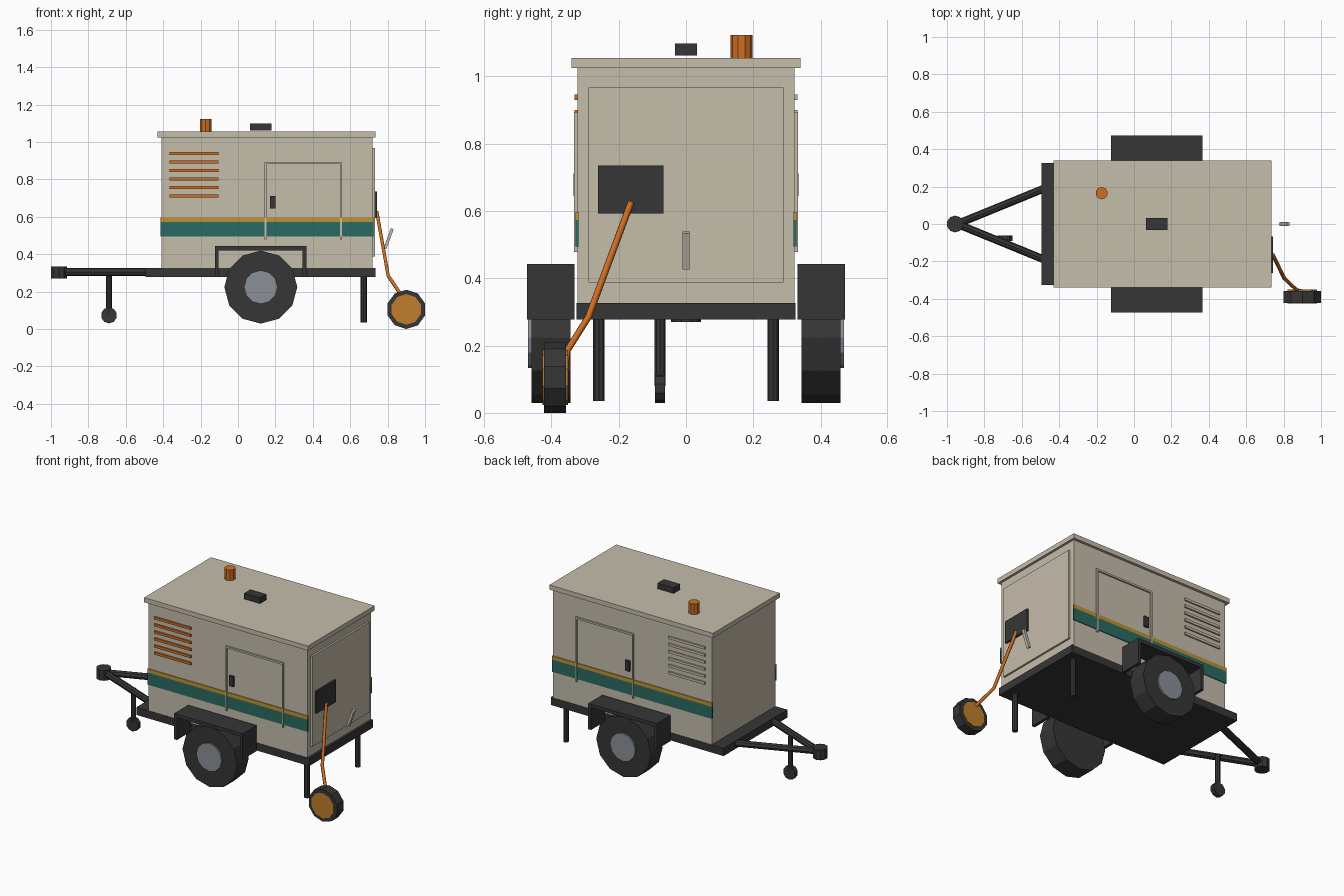
import bpy
import math
from mathutils import Vector

if "Cube" in bpy.data.objects:
    bpy.data.objects.remove(bpy.data.objects["Cube"])


def material(name, r, g, b):
    m = bpy.data.materials.new(name)
    lin = [((c / 255 + 0.055) / 1.055) ** 2.4 for c in (r, g, b)]
    m.diffuse_color = (*lin, 1)
    m.use_nodes = True
    m.node_tree.nodes["Principled BSDF"].inputs["Base Color"].default_value = m.diffuse_color
    return m


BEIGE = material("beige_paint", 197, 189, 171)
DARK = material("dark_rubber_and_steel", 54, 54, 54)
TEAL = material("teal_stripe", 42, 107, 99)
AMBER = material("amber_stripe", 192, 146, 50)
ORANGE = material("orange_paint", 206, 110, 34)
OCHRE = material("ochre_reel", 192, 127, 45)
STEEL = material("steel_hub", 138, 143, 151)


def finish(ob, name, mat):
    ob.name = name
    ob.data.materials.clear()
    ob.data.materials.append(mat)
    return ob


def box(name, mat, x, y, z):
    """Box from (min, max) ranges on each axis."""
    bpy.ops.mesh.primitive_cube_add(size=1)
    ob = bpy.context.object
    rng = (x, y, z)
    centre = [(a + b) / 2 for a, b in rng]
    size = [abs(b - a) for a, b in rng]
    for v in ob.data.vertices:
        v.co = [c + s * k for c, s, k in zip(centre, size, v.co)]
    return finish(ob, name, mat)


def rod(name, mat, a, b, r, sides=8):
    """Cylinder between two points."""
    a, b = Vector(a), Vector(b)
    bpy.ops.mesh.primitive_cylinder_add(vertices=sides, radius=r, depth=(b - a).length)
    ob = bpy.context.object
    ob.location = (a + b) / 2
    ob.rotation_euler = (b - a).to_track_quat('Z', 'Y').to_euler()
    return finish(ob, name, mat)


def disc(name, mat, x, z, r, y0, y1, sides):
    """Wheel-like cylinder along y with a corner pointing up."""
    bpy.ops.mesh.primitive_cylinder_add(vertices=sides, radius=r, depth=abs(y1 - y0),
                                        location=(x, (y0 + y1) / 2, z),
                                        rotation=(math.pi / 2, 0, 0))
    return finish(bpy.context.object, name, mat)


# Chassis, housing and roof
box("chassis", DARK, (-0.495, 0.735), (-0.325, 0.325), (0.277, 0.327))
box("housing", BEIGE, (-0.41, 0.72), (-0.323, 0.323), (0.327, 1.03))
box("roof", BEIGE, (-0.43, 0.735), (-0.34, 0.34), (1.025, 1.055))
box("roof_hatch", DARK, (0.065, 0.18), (-0.033, 0.033), (1.062, 1.098))
rod("exhaust_cap", ORANGE, (-0.173, 0.165, 1.05), (-0.173, 0.165, 1.123), 0.033, 10)

# Parts repeated on both long sides
for s, side in ((-1, "front"), (1, "back")):
    box(f"teal_stripe_{side}", TEAL, (-0.415, 0.725), (s * 0.32, s * 0.328), (0.495, 0.573))
    box(f"amber_stripe_{side}", AMBER, (-0.415, 0.725), (s * 0.32, s * 0.328), (0.573, 0.597))
    # Louvre slats
    for i in range(6):
        z = 0.938 - 0.0453 * i
        box(f"vent_slat_{side}_{i}", ORANGE if s < 0 else BEIGE,
            (-0.365, -0.105), (s * 0.32, s * 0.332), (z - 0.008, z + 0.008))
    # Door trim and latch
    for i, x in enumerate((0.148, 0.55)):
        box(f"door_trim_{side}_{i}", BEIGE, (x - 0.005, x + 0.005),
            (s * 0.32, s * 0.333), (0.478, 0.885))
    box(f"door_trim_top_{side}", BEIGE, (0.143, 0.555), (s * 0.32, s * 0.333), (0.882, 0.894))
    box(f"door_latch_{side}", DARK, (0.17, 0.2), (s * 0.32, s * 0.335), (0.645, 0.712))
    # Mudguard
    box(f"fender_top_{side}", DARK, (-0.123, 0.365), (s * 0.332, s * 0.473), (0.42, 0.443))
    for i, x in enumerate((-0.123, 0.345)):
        box(f"fender_leg_{side}_{i}", DARK, (x, x + 0.02),
            (s * 0.332, s * 0.473), (0.277, 0.425))
    # Wheel
    disc(f"wheel_{side}", DARK, 0.122, 0.224, 0.195, s * 0.343, s * 0.46, 12)
    disc(f"hub_{side}", STEEL, 0.122, 0.224, 0.09, s * 0.4, s * 0.47, 12)
    # Support leg and drawbar arm
    rod(f"support_leg_{side}", DARK, (0.672, s * 0.259, 0.035), (0.672, s * 0.259, 0.29), 0.017)
    rod(f"drawbar_{side}", DARK, (-0.48, s * 0.19, 0.305), (-0.945, 0, 0.305), 0.021)

# Hitch and jockey wheel
rod("hitch", DARK, (-0.956, 0, 0.27), (-0.956, 0, 0.335), 0.045, 10)
rod("jockey_post", DARK, (-0.69, -0.077, 0.08), (-0.69, -0.077, 0.3), 0.016)
disc("jockey_wheel", DARK, -0.69, 0.073, 0.043, -0.062, -0.092, 10)

# Rear end: panel, socket box and lever
box("rear_panel", BEIGE, (0.715, 0.732), (-0.29, 0.29), (0.387, 0.968))
box("socket_box", DARK, (0.725, 0.744), (-0.262, -0.067), (0.593, 0.735))
lever = box("rear_lever", BEIGE, (-0.008, 0.008), (-0.01, 0.01), (-0.057, 0.057))
lever.location = (0.805, 0, 0.483)
lever.rotation_euler = (0, math.radians(20), 0)

# Cable running to the reel
path = [(0.742, -0.163, 0.627), (0.803, -0.29, 0.285), (0.87, -0.353, 0.185), (0.9, -0.36, 0.14)]
cable = bpy.data.curves.new("cable", 'CURVE')
cable.dimensions = '3D'
cable.bevel_depth = 0.01
cable.bevel_resolution = 1
cable.use_fill_caps = True
spline = cable.splines.new('POLY')
spline.points.add(len(path) - 1)
for p, co in zip(spline.points, path):
    p.co = (*co, 1)
    p.radius = 1
cable_ob = bpy.data.objects.new("cable", cable)
bpy.context.collection.objects.link(cable_ob)
cable.materials.append(ORANGE)

# Cable reel with coloured faces
disc("reel", DARK, 0.9, 0.105, 0.105, -0.357, -0.422, 10)
disc("reel_face", OCHRE, 0.9, 0.105, 0.082, -0.351, -0.426, 10)
